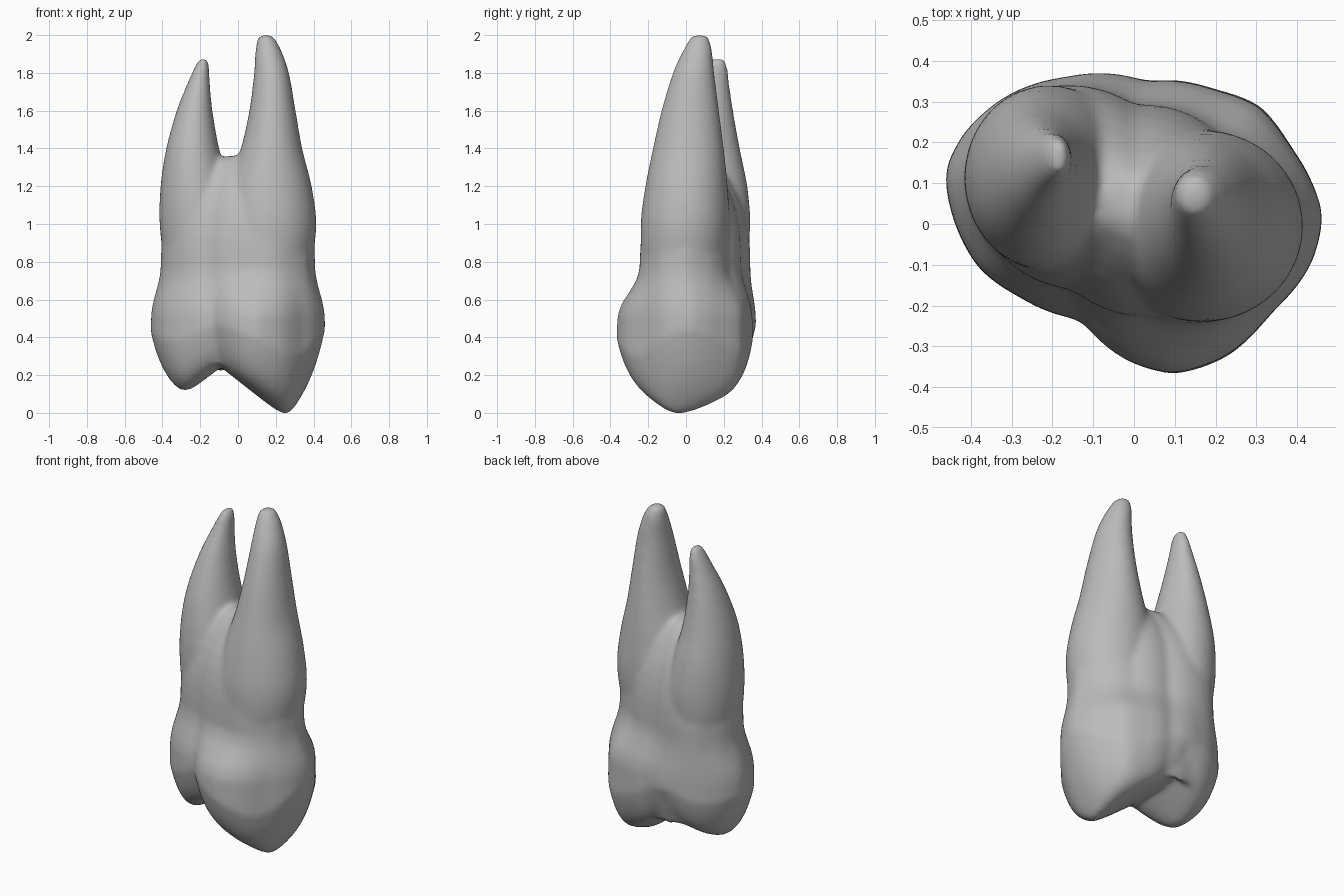
import bpy, bmesh, math
from mathutils import Vector

old = bpy.data.objects.get("Cube")
if old:
    bpy.data.objects.remove(old)

SIDES = 72
CENTRE = Vector((0, 0.05))

# Horizontal outlines of the crown at its widest and of the root trunk
CROWN = [(-.465, .13), (-.42, .22), (-.32, .31), (-.17, .36), (.03, .35), (.2, .33),
         (.31, .29), (.385, .19), (.465, .02), (.435, -.1), (.335, -.22), (.23, -.325),
         (.1, -.37), (-.02, -.335), (-.13, -.235), (-.28, -.18), (-.38, -.11), (-.44, 0)]
TRUNK = [(-.41, .12), (-.38, .22), (-.28, .32), (-.16, .34), (0, .29), (.2, .225),
         (.35, .13), (.41, 0), (.36, -.14), (.2, -.24), (.05, -.225), (-.15, -.16),
         (-.3, -.1), (-.39, .02)]

# Root sections: z, left x, right x, front y, back y
BIG_ROOT = [(.6, .02, .34, -.18, .16), (.8, -.06, .39, -.23, .21), (1, -.08, .415, -.24, .23),
            (1.2, -.05, .39, -.215, .22), (1.4, .015, .34, -.175, .2), (1.6, .06, .305, -.13, .175),
            (1.8, .085, .27, -.07, .15), (1.93, .093, .225, -.01, .137), (2, .107, .183, .03, .115)]
SMALL_ROOT = [(.6, -.34, -.08, -.04, .28), (.8, -.39, -.02, -.1, .32), (1, -.415, 0, -.115, .34),
              (1.2, -.41, -.045, -.1, .325), (1.4, -.38, -.1, -.06, .285), (1.6, -.325, -.135, .01, .25),
              (1.74, -.27, -.148, .07, .23), (1.83, -.23, -.153, .105, .22), (1.875, -.205, -.162, .13, .205)]


def radial(points):
    """Return a function giving an outline's radius at any angle."""
    polar = sorted((math.atan2(y - CENTRE.y, x), math.hypot(x, y - CENTRE.y)) for x, y in points)
    first, last = polar[0], polar[-1]
    polar = [(last[0] - math.tau, last[1])] + polar + [(first[0] + math.tau, first[1])]

    def radius(angle):
        for (a, r), (b, s) in zip(polar, polar[1:]):
            if a <= angle <= b:
                return r + (s - r) * (angle - a) / (b - a)
    return radius


crown_radius, trunk_radius = radial(CROWN), radial(TRUNK)
ANGLES = [-math.pi + math.tau * (i + 0.5) / SIDES for i in range(SIDES)]


def cusp(x, y, tip, inner, outer, front, back):
    """Rounded cone with a different slope on each side."""
    dx, dy = x - tip[0], y - tip[1]
    toward_groove = dx * tip[0] < 0
    sx = dx * (inner if toward_groove else outer)
    sy = dy * (front if dy < 0 else back)
    return tip[2] - 0.03 + math.sqrt(sx * sx + sy * sy + 0.0009)


def biting_height(x, y, s):
    """Two cusps, a raised rim joining them front and back, and a central pit."""
    big = cusp(x, y, (.26, -.05, -.01), .8, 1.4, .6, .43)
    small = cusp(x, y, (-.29, .02, .11), .8, .8, .55, .4)
    rim = 0.215 - 0.08 * y + 0.6 * abs(s - 0.74)
    return min(big, small, rim, 0.32)


def ring(radius, scale, height):
    points = []
    for a in ANGLES:
        r = radius(a) * scale
        x, y = r * math.cos(a), CENTRE.y + r * math.sin(a)
        points.append((x, y, height(x, y)))
    return points


def ellipse(z, x0, x1, y0, y1):
    return [((x0 + x1) / 2 + (x1 - x0) / 2 * math.cos(a),
             (y0 + y1) / 2 + (y1 - y0) / 2 * math.sin(a), z) for a in ANGLES]


def smooth_sections(sections, steps=5):
    """Insert Catmull-Rom sections so a root tapers without bands."""
    ends = [sections[0]] + sections + [sections[-1]]
    result = []
    for p, q, r, s in zip(ends, ends[1:], ends[2:], ends[3:]):
        for k in range(steps):
            t = k / steps
            result.append([b + t / 2 * (c - a + t * (2 * a - 5 * b + 4 * c - d + t * (3 * (b - c) + d - a)))
                           for a, b, c, d in zip(p, q, r, s)])
    return result + [sections[-1]]


def add_loft(bm, rings):
    """Skin a closed stack of rings, capped at both ends."""
    loops = [[bm.verts.new(p) for p in points] for points in rings]
    for low, high in zip(loops, loops[1:]):
        for i in range(SIDES):
            j = (i + 1) % SIDES
            bm.faces.new((low[i], low[j], high[j], high[i]))
    bm.faces.new(loops[0][::-1])
    bm.faces.new(loops[-1])


bm = bmesh.new()

# Crown with cusped biting surface, narrowing through the neck into the trunk
rings = []
for step in range(1, 21):
    s = step / 20
    rings.append(ring(crown_radius, s,
                      lambda x, y, s=s: min(biting_height(x, y, s) + 0.2 * s ** 8, 0.46)))
for z, blend in [(.52, .04), (.58, .2), (.64, .5), (.7, .8), (.76, .97), (.85, 1)]:
    mixed = lambda a, t=blend: crown_radius(a) * (1 - t) + trunk_radius(a) * t
    rings.append(ring(mixed, 1, lambda x, y, z=z: z))

# Trunk fading out into the saddle between the roots
for z, s in [(.93, .98), (1, .94), (1.08, .87), (1.16, .76), (1.23, .62), (1.29, .47), (1.34, .3), (1.36, .15)]:
    rings.append(ring(trunk_radius, s, lambda x, y, z=z: z))
add_loft(bm, rings)

# Two tapering roots
for sections in (BIG_ROOT, SMALL_ROOT):
    add_loft(bm, [ellipse(*section) for section in smooth_sections(sections)])

mesh = bpy.data.meshes.new("tooth")
bm.to_mesh(mesh)
bm.free()
tooth = bpy.data.objects.new("tooth", mesh)
bpy.context.collection.objects.link(tooth)

# Fuse the parts into one skin and soften the joins
fuse = tooth.modifiers.new("fuse", 'REMESH')
fuse.mode = 'VOXEL'
fuse.voxel_size = 0.013
fuse.use_smooth_shade = True
soften = tooth.modifiers.new("soften", 'SMOOTH')
soften.factor = 0.5
soften.iterations = 18

# Single grey material
grey = bpy.data.materials.new("plain grey")
grey.use_nodes = True
colour = (0.5, 0.5, 0.5, 1)
grey.diffuse_color = colour
grey.node_tree.nodes["Principled BSDF"].inputs["Base Color"].default_value = colour
mesh.materials.append(grey)
for face in mesh.polygons:
    face.use_smooth = True
